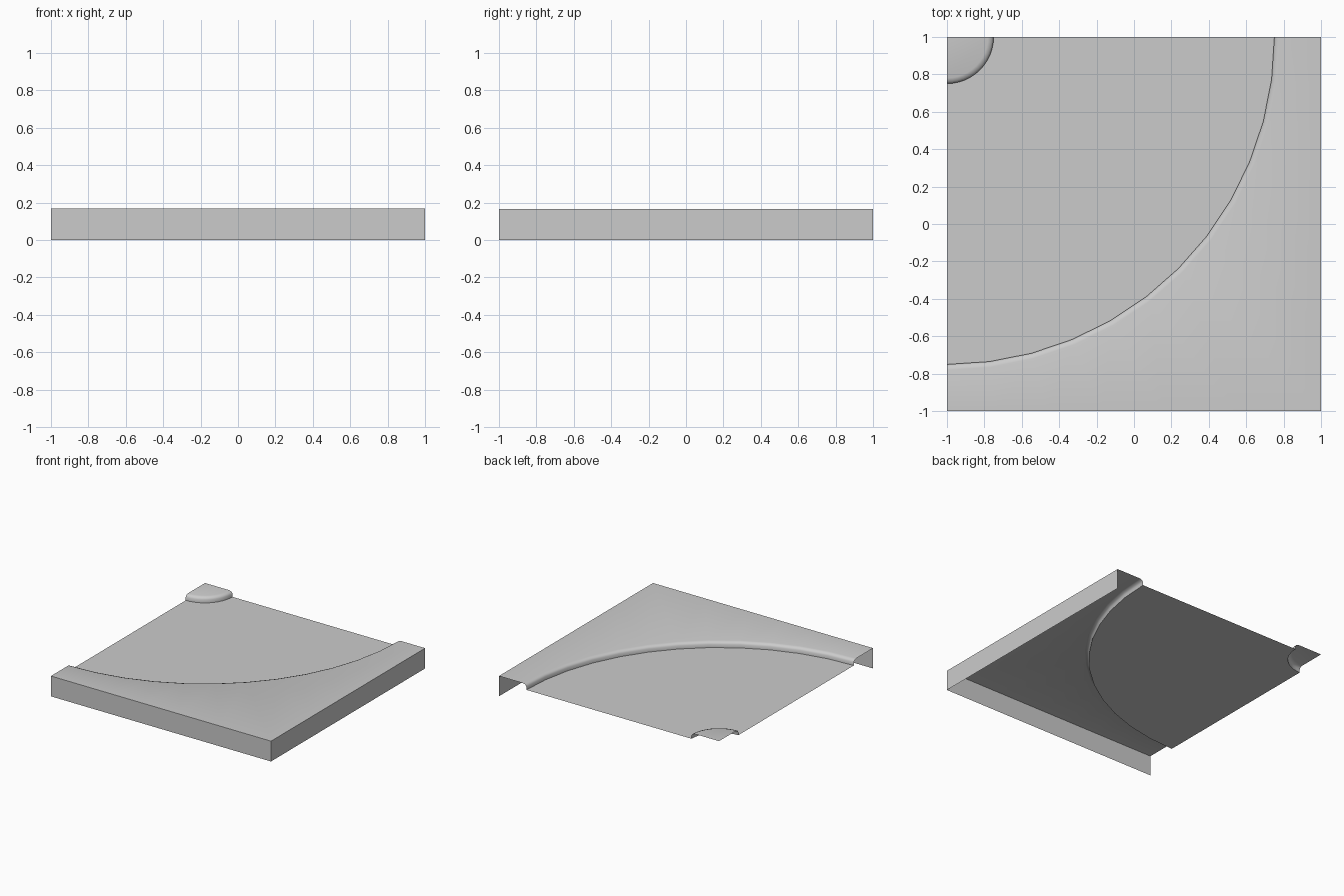
import bpy, bmesh
from math import sin, cos, pi

if "Cube" in bpy.data.objects:
    bpy.data.objects.remove(bpy.data.objects["Cube"])

SEG = 12
TOP, ROAD = 0.167, 0.12
CX, CY = -1.0, 1.0          # centre of the bend

# swept section: (radius, height); radius None means the square outer border
SECTION = [(0.22, TOP), (0.24, TOP - 0.006), (0.25, TOP - 0.02), (0.25, ROAD),
           (1.75, ROAD), (1.75, TOP - 0.02), (1.76, TOP - 0.006), (1.78, TOP),
           (None, TOP), (None, 0.0)]

bm = bmesh.new()


def ring(radius, z):
    verts = []
    for i in range(SEG + 1):
        a = -0.5 * pi * i / SEG
        r = radius or 2 / max(cos(a), -sin(a))
        verts.append(bm.verts.new((CX + r * cos(a), CY + r * sin(a), z)))
    return verts


rings = [ring(r, z) for r, z in SECTION]

# inner corner pavement
centre = bm.verts.new((CX, CY, TOP))
bm.faces.new([centre] + rings[0][::-1])

# kerbs, road, outer pavement and the two outer walls
for a, b in zip(rings, rings[1:]):
    for i in range(SEG):
        bm.faces.new((a[i], a[i + 1], b[i + 1], b[i]))

bmesh.ops.recalc_face_normals(bm, faces=bm.faces)
bm.faces.ensure_lookup_table()
if bm.faces[0].normal.z < 0:
    bmesh.ops.reverse_faces(bm, faces=bm.faces)

mesh = bpy.data.meshes.new("road_bend_tile")
bm.to_mesh(mesh)
bm.free()
tile = bpy.data.objects.new("road_bend_tile", mesh)
bpy.context.collection.objects.link(tile)
bpy.context.view_layer.objects.active = tile
tile.select_set(True)
bpy.ops.object.shade_smooth_by_angle(angle=0.7)
